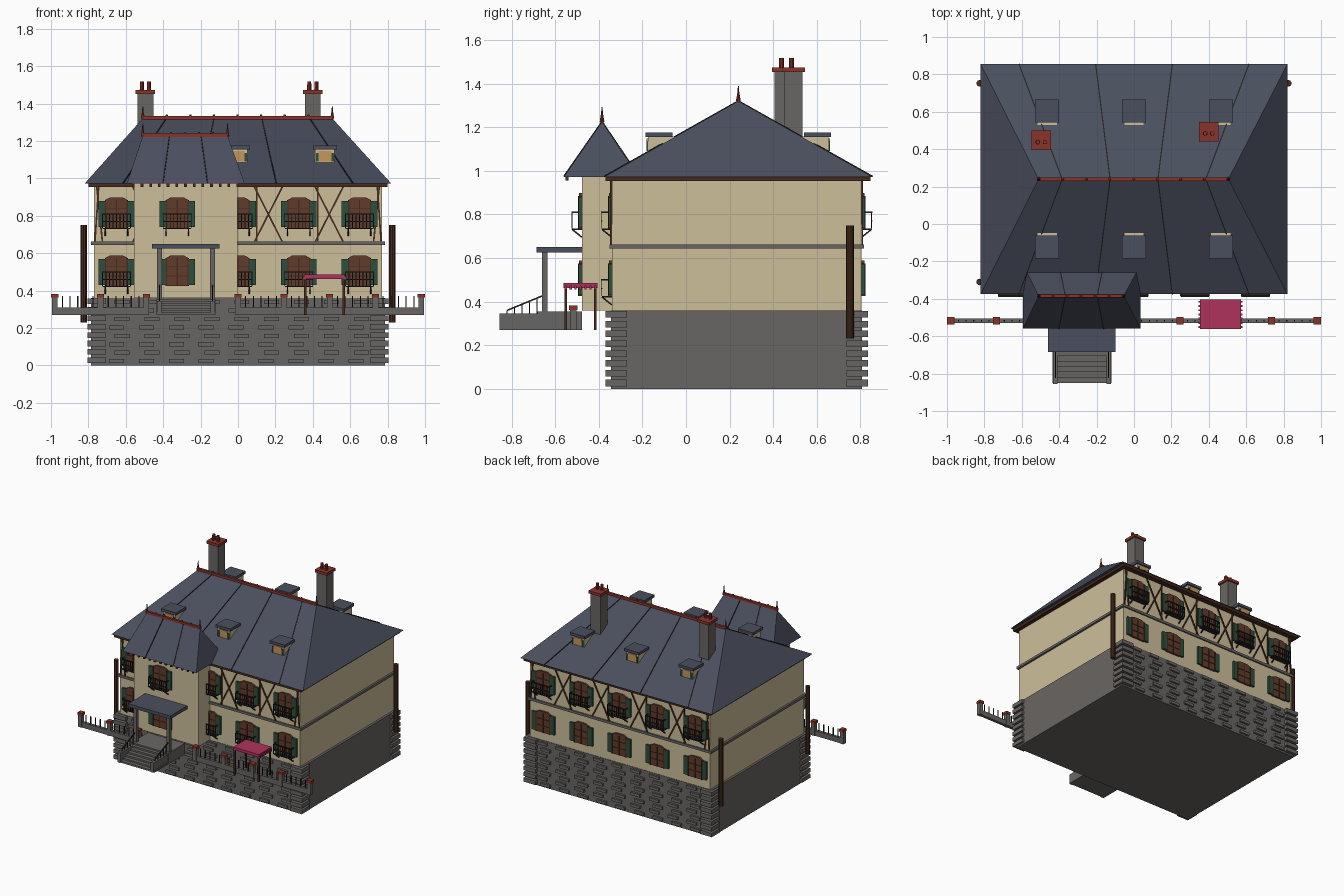
import bpy, bmesh
from mathutils import Vector, Matrix

if "Cube" in bpy.data.objects:
    bpy.data.objects.remove(bpy.data.objects["Cube"])


def material(name, hexcol):
    rgb = [int(hexcol[i:i + 2], 16) / 255 for i in (0, 2, 4)]
    col = [((c + 0.055) / 1.055) ** 2.4 for c in rgb] + [1]
    m = bpy.data.materials.new(name)
    m.use_nodes = True
    m.diffuse_color = col
    m.node_tree.nodes["Principled BSDF"].inputs["Base Color"].default_value = col
    return m


CREAM = material("cream plaster", "CDBF9A")
STONE = material("grey stone", "696663")
SLATE = material("blue slate", "4A4F5E")
TILE = material("red clay", "8A342A")
PINK = material("pink cloth", "B0325C")
GREEN = material("green shutter", "2C4F3D")
WOOD = material("window wood", "613C2C")
TIMBER = material("dark timber", "472B1D")
IRON = material("black iron", "232222")
AMBER = material("amber pane", "C8965A")


class Part:
    """Collects simple solids into one object."""

    def __init__(self, name, mat):
        self.name, self.mat, self.bm = name, mat, bmesh.new()

    def box(self, x0, x1, y0, y1, z0, z1):
        mid = Vector((x0 + x1, y0 + y1, z0 + z1)) / 2
        size = (abs(x1 - x0), abs(y1 - y0), abs(z1 - z0), 1)
        bmesh.ops.create_cube(self.bm, size=1, matrix=Matrix.Translation(mid) @ Matrix.Diagonal(size))

    def block(self, x, y, z0, z1, half):
        self.box(x - half, x + half, y - half, y + half, z0, z1)

    def bar(self, a, b, w):
        a, b = Vector(a), Vector(b)
        rot = (b - a).to_track_quat('Z', 'Y').to_matrix().to_4x4()
        m = Matrix.Translation((a + b) / 2) @ rot @ Matrix.Diagonal((w, w, (b - a).length, 1))
        bmesh.ops.create_cube(self.bm, size=1, matrix=m)

    def cone(self, x, y, z0, z1, r0, r1):
        bmesh.ops.create_cone(self.bm, cap_ends=True, segments=10, radius1=r0, radius2=r1, depth=z1 - z0,
                              matrix=Matrix.Translation((x, y, (z0 + z1) / 2)))

    def prism(self, profile, y0, y1):
        a = [self.bm.verts.new((x, y0, z)) for x, z in profile]
        b = [self.bm.verts.new((x, y1, z)) for x, z in profile]
        self.bm.faces.new(a)
        self.bm.faces.new(b[::-1])
        for i in range(len(a)):
            j = (i + 1) % len(a)
            self.bm.faces.new((a[i], b[i], b[j], a[j]))

    def hip(self, x0, x1, y0, y1, z, rx0, rx1, ry, rz):
        v = [self.bm.verts.new(p) for p in ((x0, y0, z), (x1, y0, z), (x1, y1, z), (x0, y1, z),
                                            (rx0, ry, rz), (rx1, ry, rz))]
        for f in ((0, 1, 5, 4), (1, 2, 5), (2, 3, 4, 5), (3, 0, 4), (3, 2, 1, 0)):
            self.bm.faces.new([v[i] for i in f])

    def done(self):
        bmesh.ops.recalc_face_normals(self.bm, faces=self.bm.faces)
        me = bpy.data.meshes.new(self.name)
        self.bm.to_mesh(me)
        self.bm.free()
        me.materials.append(self.mat)
        bpy.context.collection.objects.link(bpy.data.objects.new(self.name, me))


parts = {}


def P(name, mat):
    return parts.setdefault(name, Part(name, mat))


FRONT, BACK = -0.34, 0.805

# Walls, basement, belt and cornice
P("walls", CREAM).box(-0.77, 0.77, FRONT, BACK, 0.36, 0.97)
P("tower_walls", CREAM).box(-0.555, -0.003, -0.477, FRONT + 0.02, 0.36, 0.99)
P("basement", STONE).box(-0.787, 0.787, FRONT - 0.003, BACK + 0.003, 0, 0.36)
P("belt_course", STONE).box(-0.785, 0.785, FRONT - 0.01, BACK + 0.01, 0.643, 0.662)
P("cornice", TIMBER).box(-0.8, 0.8, -0.37, 0.845, 0.953, 0.972)

# Corner quoins and raised stones on front and back
for row in range(8):
    z = 0.012 + row * 0.045
    for x in (-0.755, 0.755):
        for y in (-0.32, 0.785):
            P("quoins", STONE).block(x, y, z, z + 0.03, 0.05)
    for k in range(9):
        x = -0.65 + k * 0.16 + (row % 2) * 0.03
        for y, s in ((FRONT, -1), (BACK, 1)):
            P("raised_stones", STONE).box(x - 0.04, x + 0.04, y, y + s * 0.018, z, z + 0.022)

# Roofs with seams, ridge tiles and finials
P("main_roof", SLATE).hip(-0.82, 0.82, -0.375, 0.855, 0.972, -0.51, 0.505, 0.24, 1.32)
P("tower_roof", SLATE).hip(-0.594, 0.036, -0.56, -0.215, 0.972, -0.51, -0.055, -0.385, 1.225)
seams = P("roof_seams", IRON)
for s in (-1, 1):
    for top, low in ((0.128, 0.205), (0.384, 0.615)):
        for y in (-0.375, 0.855):
            seams.bar((s * top, 0.24, 1.32), (s * low, y, 0.974), 0.006)
    for y in (-0.56, -0.215):
        seams.bar((-0.282 + s * 0.085, -0.385, 1.225), (-0.282 + s * 0.12, y, 0.974), 0.006)
for x0, x1, y, z, n in ((-0.515, 0.51, 0.24, 1.32, 8), (-0.515, -0.05, -0.385, 1.225, 6)):
    P("ridge_tiles", TILE).box(x0, x1, y - 0.009, y + 0.009, z - 0.004, z + 0.014)
    for i in range(n + 1):
        x = x0 + 0.008 + (x1 - x0 - 0.016) * i / n
        P("ridge_tiles", TILE).cone(x, y, z + 0.01, z + 0.022, 0.008, 0.005)
    for x in (x0 + 0.006, x1 - 0.006):
        P("finial_bases", TILE).cone(x, y, z, z + 0.035, 0.011, 0.005)
        P("finials", TIMBER).cone(x, y, z + 0.03, z + 0.068, 0.005, 0.002)
for i in range(13):
    P("tower_dentils", TIMBER).block(-0.56 + i * 0.0465, -0.545, 0.955, 0.974, 0.007)

# Chimneys
for x, y in ((-0.495, 0.447), (0.4, 0.493)):
    P("chimneys", STONE).block(x, y, 1.05, 1.455, 0.042)
    P("chimney_caps", TILE).block(x, y, 1.452, 1.473, 0.052)
    for d in (-0.019, 0.019):
        P("chimney_pots", TILE).cone(x + d, y - 0.009, 1.47, 1.517, 0.012, 0.011)

# Dormers on both slopes
for x in (-0.465, 0, 0.465):
    for s in (-1, 1):
        def Y(d):
            return 0.24 + s * d
        P("dormer_walls", CREAM).box(x - 0.052, x + 0.052, Y(0.414), Y(0.28), 1.075, 1.157)
        P("dormer_roofs", SLATE).box(x - 0.064, x + 0.064, Y(0.425), Y(0.302), 1.155, 1.176)
        P("dormer_panes", AMBER).box(x - 0.034, x + 0.034, Y(0.42), Y(0.41), 1.09, 1.147)
        for d in (-1, 1):
            P("dormer_shutters", GREEN).box(x + d * 0.034, x + d * 0.048, Y(0.421), Y(0.41), 1.09, 1.135)


def window(x, y, s, z):
    arch = ((-0.062, 0), (0.062, 0), (0.062, 0.148), (0.035, 0.163), (-0.035, 0.163), (-0.062, 0.148))
    P("windows", WOOD).prism([(x + a, z + b) for a, b in arch], y, y + s * 0.014)
    m = P("window_bars", TIMBER)
    for d in (-0.058, 0, 0.058):
        m.box(x + d - 0.003, x + d + 0.003, y, y + s * 0.018, z, z + 0.15)
    for d in (0.05, 0.1):
        m.box(x - 0.06, x + 0.06, y, y + s * 0.017, z + d, z + d + 0.005)
    for d in (-1, 1):
        P("shutters", GREEN).box(x + d * 0.062, x + d * 0.096, y, y + s * 0.016, z + 0.005, z + 0.145)


def balcony(x, y, s, z):
    b, f = P("balconies", IRON), y + s * 0.046
    b.box(x - 0.075, x + 0.075, y, f, z - 0.006, z)
    for h in (0.035, 0.075):
        b.bar((x - 0.075, f, z + h), (x + 0.075, f, z + h), 0.006)
    for d in (-0.075, 0.075):
        b.bar((x + d, y, z + 0.075), (x + d, f, z + 0.075), 0.006)
        b.bar((x + d * 0.8, y, z - 0.04), (x + d * 0.8, f, z - 0.003), 0.007)
    for i in range(9):
        d = x - 0.075 + i * 0.01875
        b.bar((d, f, z), (d, f, z + 0.075), 0.004)


# Windows and balconies in a five-bay rhythm
for bay in range(-2, 3):
    x = bay * 0.325
    y = -0.477 if bay == -1 else FRONT
    for z in (0.425, 0.735):
        window(x, y, -1, z)
        window(x, BACK, 1, z)
        if bay != -1 or z > 0.6:
            balcony(x, y, -1, z)
    balcony(x, BACK, 1, 0.735)

# Half timbering on the upper floor
for y, s in ((FRONT, -1), (BACK, 1)):
    t, yy = P("half_timbering", TIMBER), y + s * 0.003
    for e in (-1, 1):
        t.bar((e * 0.765, yy, 0.66), (e * 0.745, yy, 0.955), 0.009)
        t.bar((e * 0.725, yy, 0.66), (e * 0.755, yy, 0.955), 0.009)
        for c in (0.1625, 0.4875):
            for d in (-0.075, 0.075):
                t.bar((e * c - d, yy, 0.66), (e * c + d, yy, 0.955), 0.009)
            t.bar((e * c - 0.062, yy, 0.66), (e * c - 0.062, yy, 0.955), 0.008)

# Tall side posts
for x, y in ((0.825, 0.752), (-0.825, 0.752), (-0.825, -0.31)):
    P("side_posts", TIMBER).cone(x, y, 0.23, 0.75, 0.018, 0.018)

# Porch, landing and steps with railings
P("porch_roof", SLATE).box(-0.46, -0.1, -0.685, -0.47, 0.625, 0.65)
P("landing", STONE).box(-0.435, -0.12, -0.68, -0.477, 0.27, 0.355)
for i in range(6):
    w = 0.143 + i * 0.003
    P("steps", STONE).box(-0.278 - w, -0.278 + w, -0.705 - i * 0.029, -0.67, 0.27, 0.345 - i * 0.0125)
for x in (-0.42, -0.136):
    P("porch_posts", STONE).block(x, -0.648, 0.35, 0.63, 0.013)
    P("step_cheeks", STONE).box(x - 0.012, x + 0.012, -0.855, -0.67, 0.27, 0.345)
    r = P("step_railings", IRON)
    r.bar((x, -0.82, 0.36), (x, -0.65, 0.43), 0.007)
    for i in range(6):
        r.bar((x, -0.82 + i * 0.034, 0.32), (x, -0.82 + i * 0.034, 0.36 + i * 0.014), 0.005)

# Garden wall with piers and spikes
for x0, x1 in ((-0.99, -0.475), (-0.015, 0.99)):
    P("garden_wall", STONE).box(x0, x1, -0.528, -0.506, 0.27, 0.31)
for i in (-4, -3, -2, 0, 1, 2, 3, 4):
    x = i * 0.245
    P("piers", STONE).block(x, -0.517, 0.27, 0.365, 0.015)
    P("pier_caps", TILE).block(x, -0.517, 0.362, 0.382, 0.019)
    if i not in (-2, 4):
        for k in range(1, 6):
            P("wall_spikes", IRON).block(x + k * 0.041, -0.517, 0.305, 0.37, 0.003)

# Cloth canopy
P("canopy", PINK).box(0.352, 0.572, -0.562, -0.405, 0.463, 0.485)
for x in (0.36, 0.565):
    for y in (-0.552, -0.416):
        P("canopy_posts", TIMBER).block(x, y, 0.27, 0.465, 0.006)
for i in range(7):
    for x in (0.35, 0.574):
        P("canopy_fringe", PINK).block(x, -0.551 + i * 0.0225, 0.456, 0.475, 0.005)

for part in parts.values():
    part.done()
